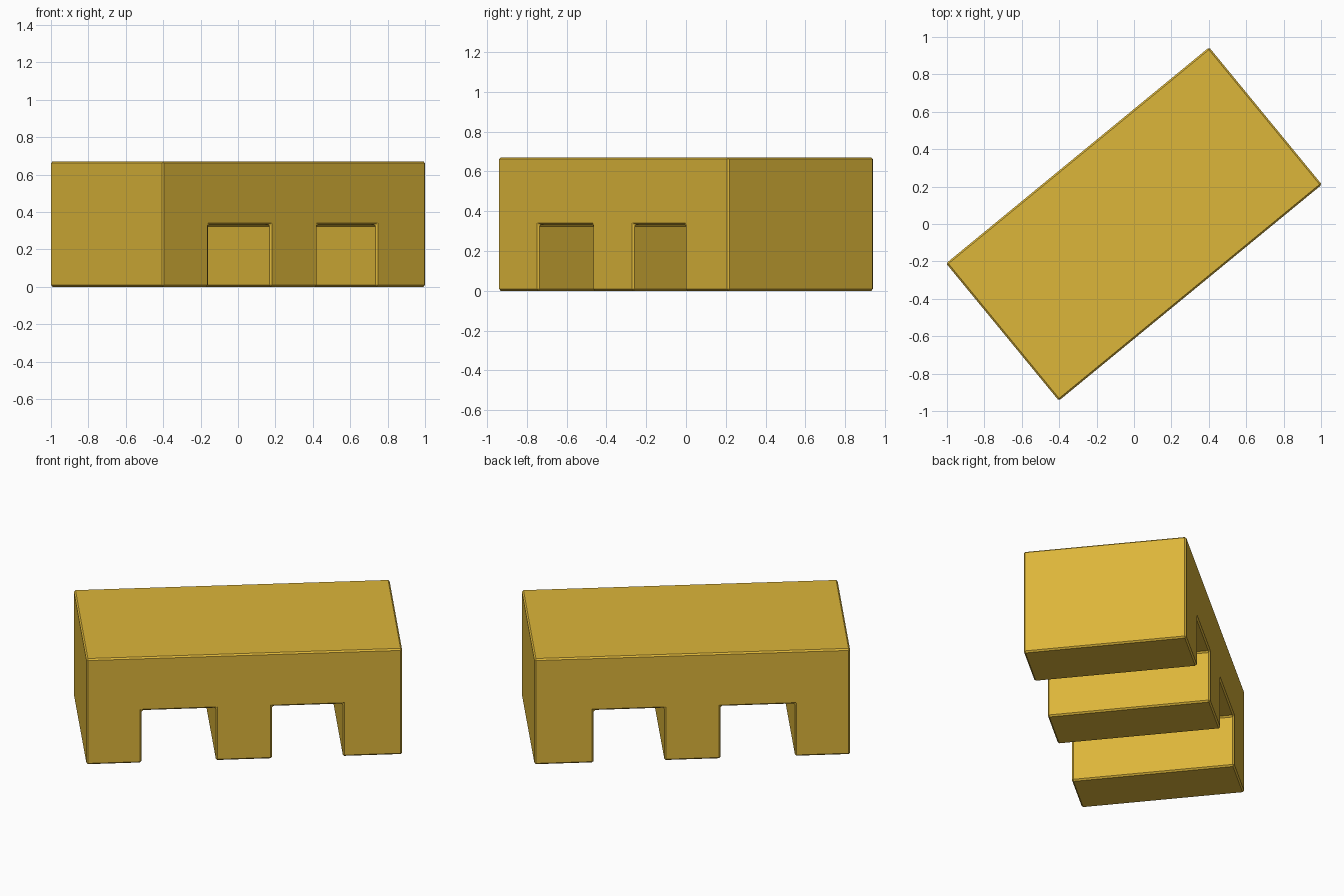
import bpy, bmesh, math
from mathutils import Matrix

if "Cube" in bpy.data.objects:
    bpy.data.objects.remove(bpy.data.objects["Cube"])

LENGTH, DEPTH, HEIGHT = 1.82, 0.95, 0.67
CEILING = 0.332                                   # height of the passages
OPENINGS = [(-0.592, -0.164), (0.161, 0.568)]     # passage walls along the length
ANGLE = math.atan2(1.15, 1.4)                     # turn of the block about z

gold = bpy.data.materials.new("gold")
gold.diffuse_color = (0.72, 0.465, 0.042, 1)
gold.use_nodes = True
gold.node_tree.nodes["Principled BSDF"].inputs["Base Color"].default_value = gold.diffuse_color

# Side profile of the block: bottom edge with two notches, then the flat top
profile = [(-LENGTH / 2, 0)]
for left, right in OPENINGS:
    profile += [(left, 0), (left, CEILING), (right, CEILING), (right, 0)]
profile += [(LENGTH / 2, 0), (LENGTH / 2, HEIGHT), (-LENGTH / 2, HEIGHT)]

# Extrude the profile through the depth and turn it into place
bm = bmesh.new()
face = bm.faces.new([bm.verts.new((x, -DEPTH / 2, z)) for x, z in profile])
result = bmesh.ops.extrude_face_region(bm, geom=[face])
moved = [g for g in result["geom"] if isinstance(g, bmesh.types.BMVert)]
bmesh.ops.translate(bm, verts=moved, vec=(0, DEPTH, 0))
bmesh.ops.recalc_face_normals(bm, faces=bm.faces)
bmesh.ops.rotate(bm, verts=bm.verts, cent=(0, 0, 0), matrix=Matrix.Rotation(ANGLE, 3, 'Z'))

mesh = bpy.data.meshes.new("three_leg_block")
bm.to_mesh(mesh)
bm.free()
mesh.materials.append(gold)
block = bpy.data.objects.new("three_leg_block", mesh)
bpy.context.collection.objects.link(block)

# Fine chamfer on every edge
bevel = block.modifiers.new("edge_chamfer", 'BEVEL')
bevel.width = 0.009
bevel.segments = 1
bevel.limit_method = 'ANGLE'
bevel.angle_limit = math.radians(30)
